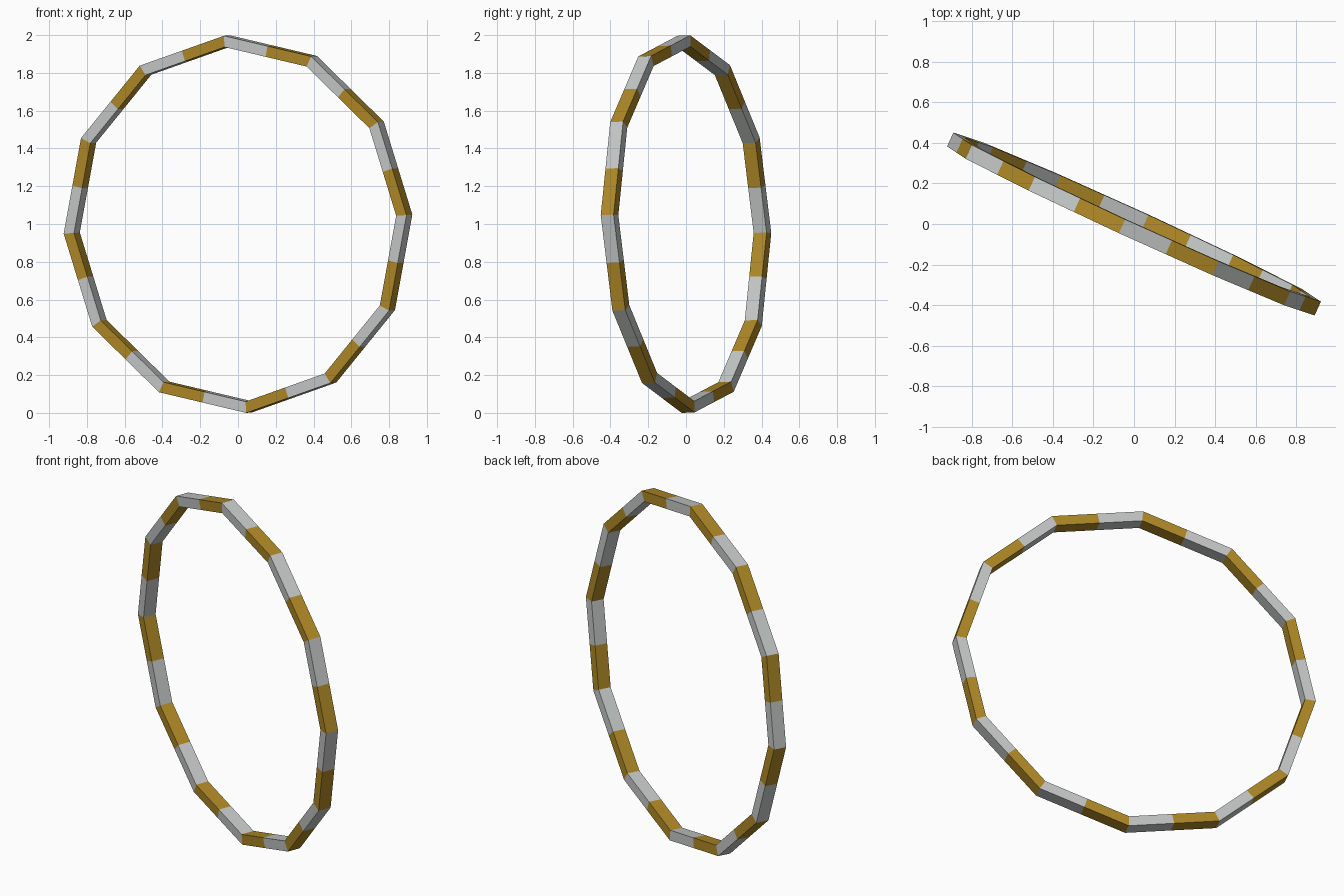
import bpy, bmesh, math
from mathutils import Matrix, Vector

if "Cube" in bpy.data.objects:
    bpy.data.objects.remove(bpy.data.objects["Cube"])

SIDES = 12
R_OUT, R_IN, THICK = 1.0, 0.94, 0.075
PHASE = math.radians(2.8)


def material(name, rgb):
    m = bpy.data.materials.new(name)
    m.diffuse_color = (*rgb, 1.0)
    m.use_nodes = True
    m.node_tree.nodes["Principled BSDF"].inputs["Base Color"].default_value = m.diffuse_color
    return m


# Corners and side midpoints of the twelve-sided ring
def ring_point(i, radius):
    def corner(k):
        a = PHASE + k * 2 * math.pi / SIDES
        return Vector((radius * math.cos(a), 0, radius * math.sin(a)))
    k = i // 2
    return corner(k) if i % 2 == 0 else (corner(k) + corner(k + 1)) / 2


bm = bmesh.new()
half = Vector((0, THICK / 2, 0))
sections = []
for i in range(SIDES * 2):
    o, n = ring_point(i, R_OUT), ring_point(i, R_IN)
    sections.append([bm.verts.new(p) for p in (o - half, o + half, n + half, n - half)])

# Bridge the sections, alternating gold and silver half-sides
for i, a in enumerate(sections):
    b = sections[(i + 1) % len(sections)]
    for j in range(4):
        k = (j + 1) % 4
        f = bm.faces.new((a[j], a[k], b[k], b[j]))
        f.material_index = i % 2
bmesh.ops.recalc_face_normals(bm, faces=bm.faces)

# Turn, lean slightly forward and stand on the ground
bm.transform(Matrix.Rotation(math.radians(-24.6), 4, 'Z') @ Matrix.Rotation(math.radians(2), 4, 'X'))
low = min(v.co.z for v in bm.verts)
bm.transform(Matrix.Translation((0, 0, -low)))

mesh = bpy.data.meshes.new("striped_hoop")
bm.to_mesh(mesh)
bm.free()
mesh.materials.append(material("gold", (0.43, 0.25, 0.02)))
mesh.materials.append(material("silver", (0.56, 0.585, 0.57)))
hoop = bpy.data.objects.new("striped_hoop", mesh)
bpy.context.collection.objects.link(hoop)
